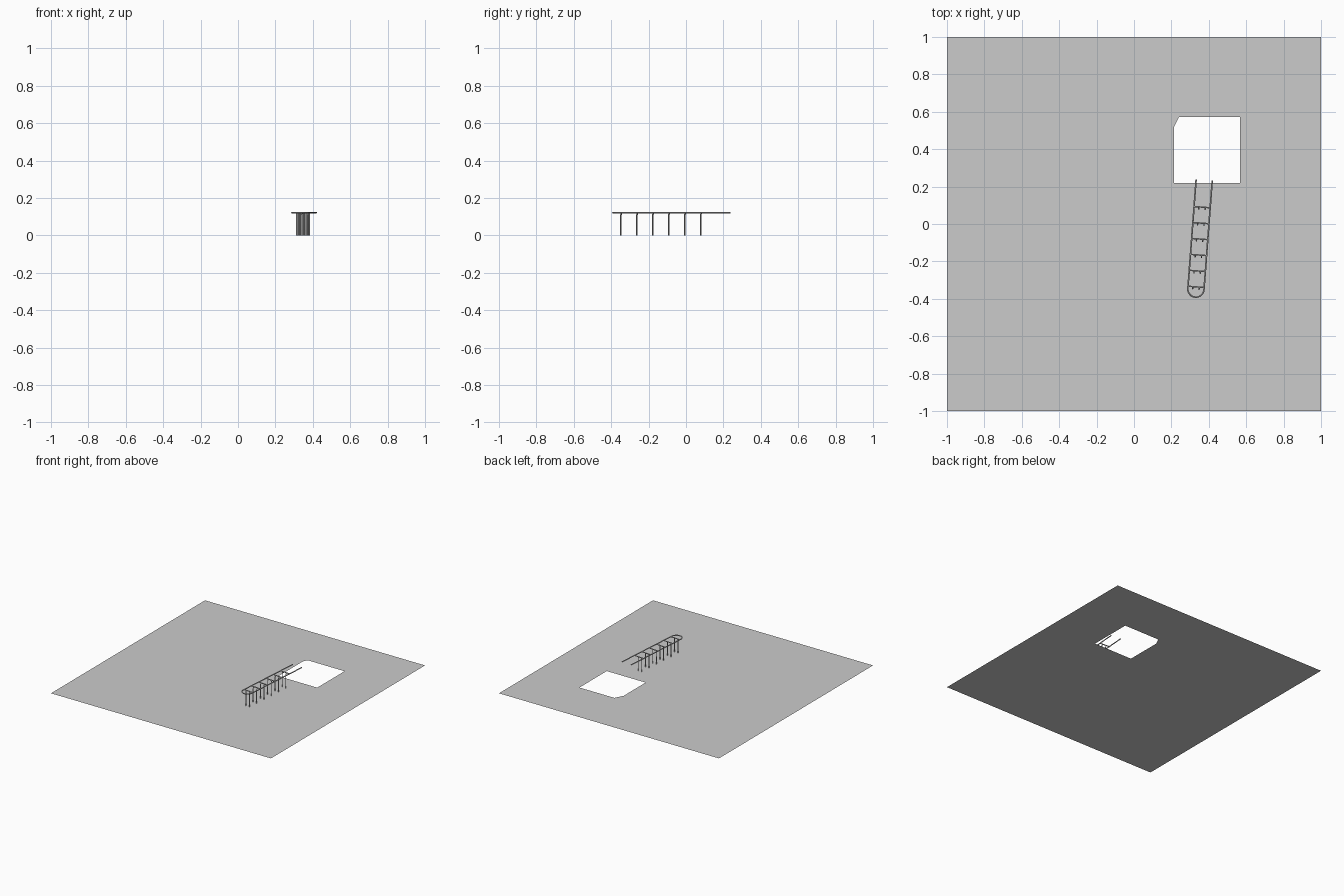
import bpy, math
from mathutils import Vector

if "Cube" in bpy.data.objects:
    bpy.data.objects.remove(bpy.data.objects["Cube"])

def mesh_object(name, verts, faces):
    me = bpy.data.meshes.new(name)
    me.from_pydata(verts, [], faces)
    ob = bpy.data.objects.new(name, me)
    bpy.context.collection.objects.link(ob)
    return ob

def tubes(name, paths, radius):
    cu = bpy.data.curves.new(name, 'CURVE')
    cu.dimensions = '3D'
    cu.bevel_depth = radius
    cu.bevel_resolution = 1
    cu.use_fill_caps = True
    for path in paths:
        sp = cu.splines.new('POLY')
        sp.points.add(len(path) - 1)
        for p, co in zip(sp.points, path):
            p.co = (*co, 1)
    ob = bpy.data.objects.new(name, cu)
    bpy.context.collection.objects.link(ob)
    bpy.ops.object.select_all(action='DESELECT')
    ob.select_set(True)
    bpy.context.view_layer.objects.active = ob
    bpy.ops.object.convert(target='MESH')
    bpy.ops.object.shade_smooth_by_angle(angle=math.radians(40))
    return ob

# Ground sheet with a square opening
x0, x1, y0, y1 = 0.214, 0.567, 0.219, 0.573
outer = [(-1, -1, 0), (1, -1, 0), (1, 1, 0), (-1, 1, 0)]
inner = [(x0, y0, 0), (x1, y0, 0), (x1, y1, 0), (x0, y1, 0)]
mesh_object("ground_sheet", outer + inner,
            [(i, (i + 1) % 4, 4 + (i + 1) % 4, 4 + i) for i in range(4)])

# Two thin turned square patches lying just above the ground
def patch(name, cx, cy, size):
    h = size / 2
    ob = mesh_object(name, [(-h, -h, 0), (h, -h, 0), (h, h, 0), (-h, h, 0)], [(0, 1, 2, 3)])
    ob.location = (cx, cy, 0.004)
    ob.rotation_euler.z = math.radians(-26.5)

patch("front_patch", 0.064, 0.01, 0.413)
patch("back_patch", -0.011, 0.533, 0.415)

# Jetty frame: local a runs across, b runs along the jetty
ORIGIN = Vector((0.331, -0.348, 0))
ALONG = Vector((0.0755, 0.997, 0)).normalized()
ACROSS = Vector((ALONG.y, -ALONG.x, 0))
TOP, HALF, LENGTH, R = 0.121, 0.0432, 0.585, 0.0042

def at(a, b, z=TOP):
    return ORIGIN + ACROSS * a + ALONG * b + Vector((0, 0, z))

# Rail: two long sides joined by a round end
arc = [at(-HALF * math.cos(t), -HALF * math.sin(t))
       for t in (math.pi * i / 12 for i in range(13))]
tubes("rail", [[at(-HALF, LENGTH)] + arc + [at(HALF, LENGTH)]], R)

# Rungs and paired posts with a bent top
rungs, posts = [], []
for i in range(6):
    b = 0.012 + i * 0.0855
    rungs.append([at(-HALF, b), at(HALF, b)])
    for a in (-0.017, 0.017):
        posts.append([at(a, b - 0.012, 0), at(a, b - 0.012, TOP - 0.012),
                      at(a, b - 0.0085, TOP - 0.0035), at(a, b, TOP)])
tubes("rungs", rungs, 0.0038)
tubes("posts", posts, 0.0035)
